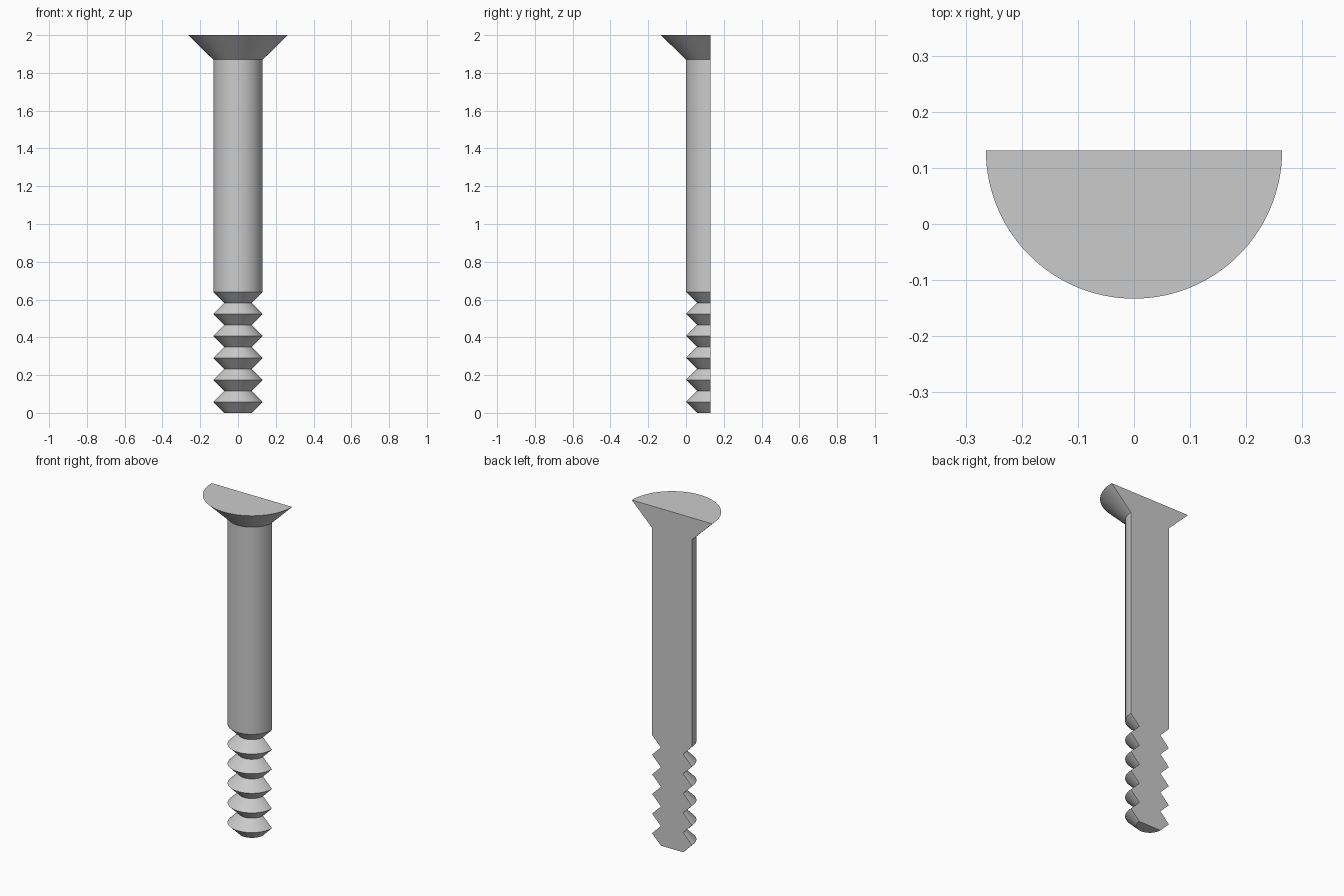
import bpy, bmesh, math
from mathutils import Vector

cube = bpy.data.objects.get("Cube")
if cube:
    bpy.data.objects.remove(cube, do_unlink=True)

# Main dimensions
HEAD_R, SHAFT_R, ROOT_R = 0.264, 0.131, 0.073
HEIGHT, HEAD_BASE = 2.0, 1.87
PITCH, TURNS = 0.1165, 5
BACK_Y = 0.131  # plane of the lengthwise cut

# Plain grey metal
steel = bpy.data.materials.new("grey_steel")
steel.use_nodes = True
color = (0.6, 0.6, 0.6, 1)
steel.diffuse_color = color
steel.node_tree.nodes["Principled BSDF"].inputs["Base Color"].default_value = color

# Half outline: ridged tip, straight shaft, countersunk head
outline = [(0, 0)]
for i in range(TURNS + 1):
    outline += [(ROOT_R, i * PITCH), (SHAFT_R, (i + 0.5) * PITCH)]
outline += [(SHAFT_R, HEAD_BASE), (HEAD_R, HEIGHT), (0, HEIGHT)]

# Turn the outline half way round the axis
bm = bmesh.new()
verts = [bm.verts.new((r, 0, z)) for r, z in outline]
edges = [bm.edges.new(pair) for pair in zip(verts, verts[1:])]
bmesh.ops.spin(bm, geom=verts + edges, cent=(0, 0, 0), axis=(0, 0, 1),
               angle=-math.pi, steps=64)
bmesh.ops.remove_doubles(bm, verts=bm.verts[:], dist=1e-5)

# Close the flat cut side
rim = [e for e in bm.edges if e.is_boundary]
bmesh.ops.holes_fill(bm, edges=rim, sides=0)
bmesh.ops.recalc_face_normals(bm, faces=bm.faces[:])
bmesh.ops.translate(bm, verts=bm.verts[:], vec=Vector((0, BACK_Y, 0)))

mesh = bpy.data.meshes.new("half_screw")
bm.to_mesh(mesh)
bm.free()
mesh.materials.append(steel)
screw = bpy.data.objects.new("half_screw", mesh)
bpy.context.collection.objects.link(screw)

# Smooth round sides, crisp ridges
bpy.ops.object.select_all(action='DESELECT')
screw.select_set(True)
bpy.context.view_layer.objects.active = screw
bpy.ops.object.shade_smooth_by_angle(angle=math.radians(30))
